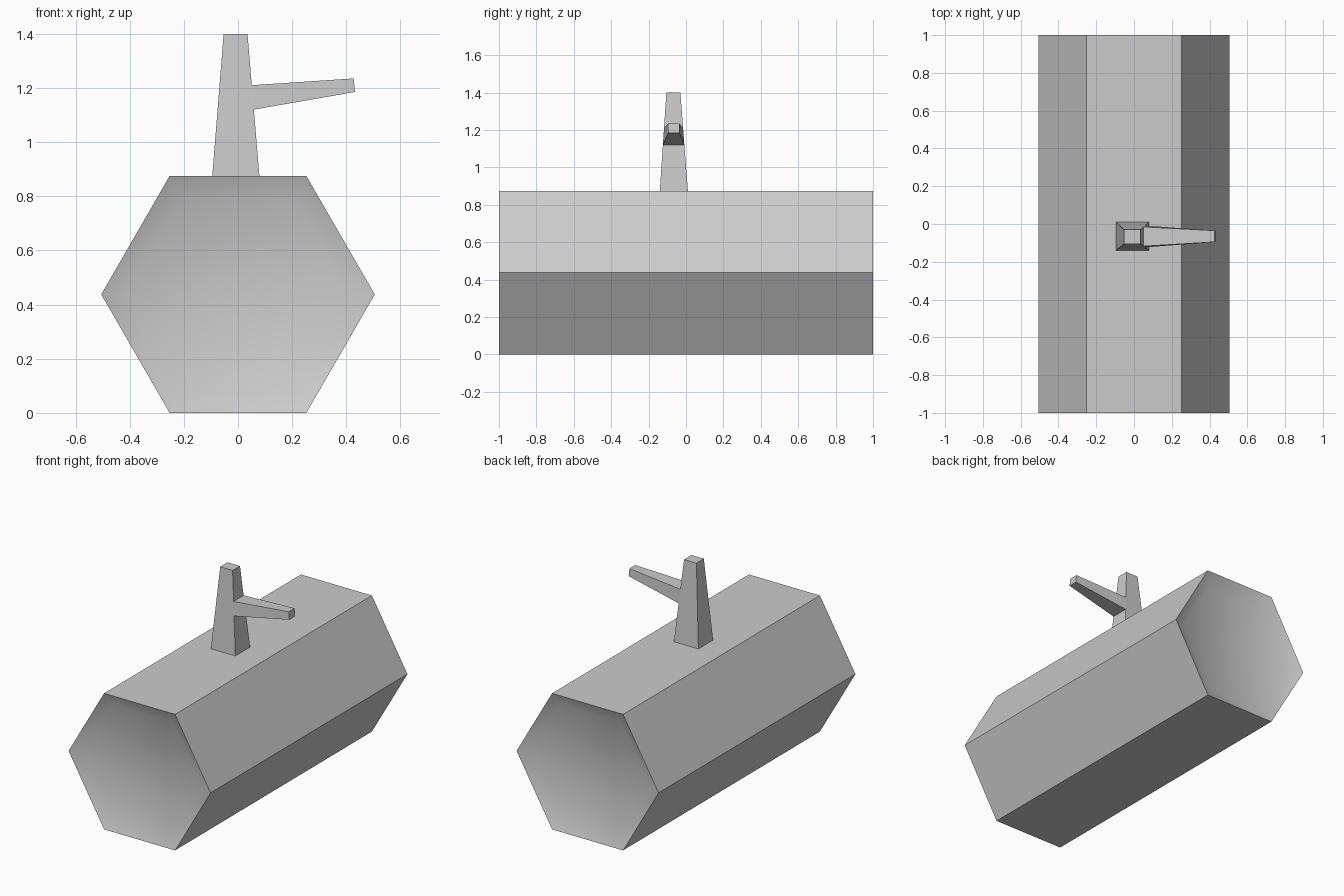
import bpy, bmesh, math
from mathutils import Vector

cube = bpy.data.objects.get("Cube")
if cube:
    bpy.data.objects.remove(cube, do_unlink=True)

grey = bpy.data.materials.new("light_grey")
grey.use_nodes = True
COLOUR = (0.6, 0.6, 0.6, 1)
grey.diffuse_color = COLOUR
grey.node_tree.nodes["Principled BSDF"].inputs["Base Color"].default_value = COLOUR

HEIGHT = 0.875
RADIUS = 0.505


def finish(bm, name):
    bmesh.ops.recalc_face_normals(bm, faces=bm.faces)
    mesh = bpy.data.meshes.new(name)
    bm.to_mesh(mesh)
    bm.free()
    mesh.materials.append(grey)
    obj = bpy.data.objects.new(name, mesh)
    bpy.context.collection.objects.link(obj)
    return obj


def bridge(bm, a, b):
    n = len(a)
    return [bm.faces.new((a[i], a[(i + 1) % n], b[(i + 1) % n], b[i])) for i in range(n)]


# Six-sided log with shallow dished ends
def hexagon(bm, y, scale):
    ring = []
    for i in range(6):
        a = math.radians(60 * i)
        ring.append(bm.verts.new((RADIUS * scale * math.cos(a), y,
                                  HEIGHT / 2 + RADIUS * scale * math.sin(a))))
    return ring


bm = bmesh.new()
sections = [(-0.96, 0.82), (-1, 1), (1, 1), (0.96, 0.82)]
rings = [hexagon(bm, y, s) for y, s in sections]
for a, b in zip(rings, rings[1:]):
    bridge(bm, a, b)
bm.faces.new(rings[0])
bm.faces.new(rings[-1])
log = finish(bm, "log")
bpy.context.view_layer.objects.active = log
log.select_set(True)
bpy.ops.object.shade_smooth_by_angle(angle=math.radians(40))


# Tapered square stub with a side twig drawn out of its left face
def square(bm, z):
    t = (z - HEIGHT) / (1.4 - HEIGHT)
    low = Vector((-0.095, -0.14)).lerp(Vector((-0.053, -0.105)), t)
    high = Vector((0.079, 0.01)).lerp(Vector((0.035, -0.03)), t)
    return [bm.verts.new((x, y, z)) for x, y in
            ((low.x, low.y), (high.x, low.y), (high.x, high.y), (low.x, high.y))]


bm = bmesh.new()
levels = [square(bm, z) for z in (HEIGHT, 1.12, 1.21, 1.4)]
walls = [bridge(bm, a, b) for a, b in zip(levels, levels[1:])]
bm.faces.new(levels[0])
bm.faces.new(levels[-1])
socket = walls[1][1]
root = list(socket.verts)
bmesh.ops.delete(bm, geom=[socket], context='FACES_ONLY')
tip = []
for v in root:
    upper = v.co.z > 1.16
    tip.append(bm.verts.new((0.427 if upper else 0.432,
                             -0.095 if v.co.y < -0.06 else -0.035,
                             1.235 if upper else 1.185)))
bridge(bm, root, tip)
bm.faces.new(tip)
finish(bm, "branch_stub")
